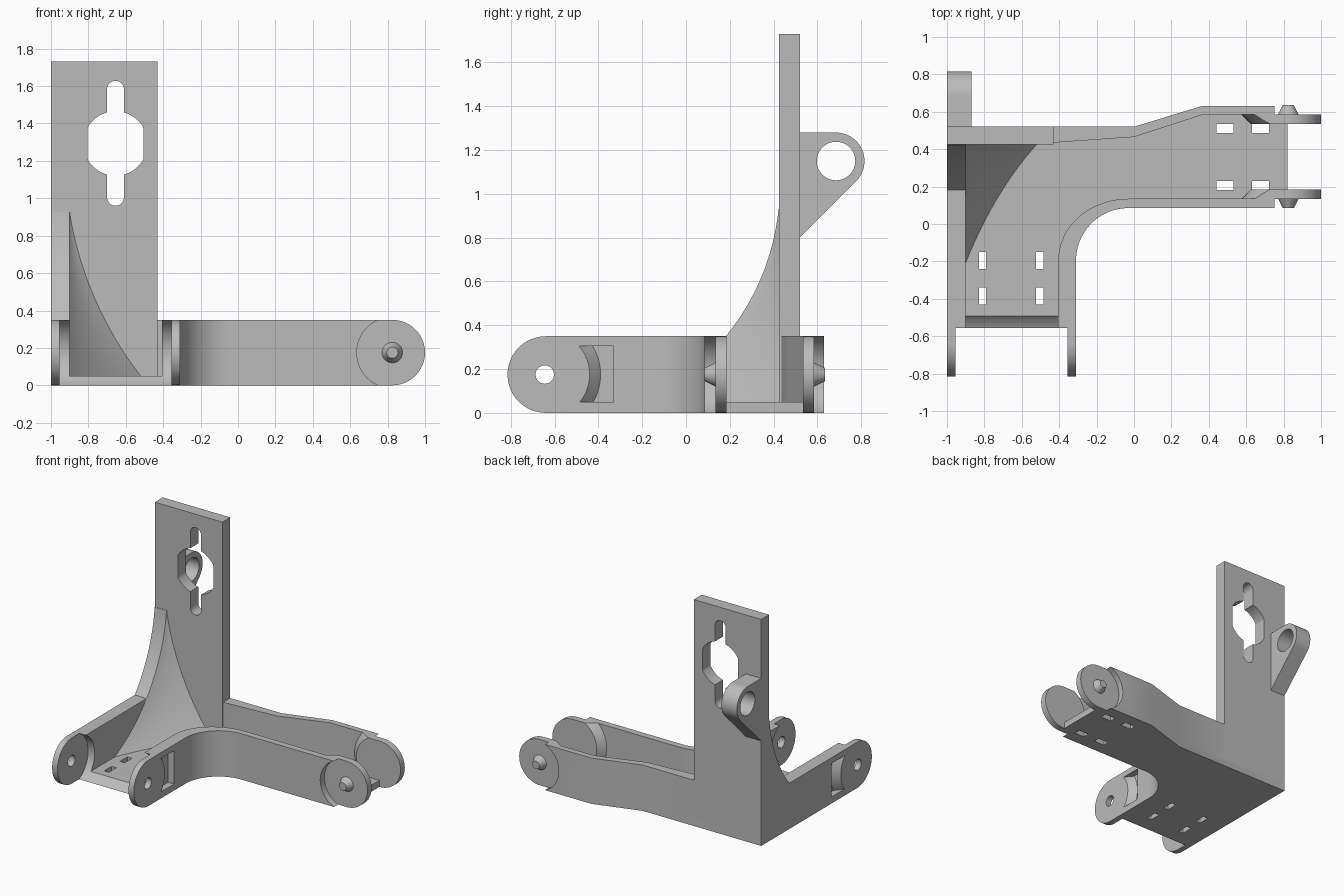
import bpy
import bmesh
from math import sin, cos, radians, sqrt

cube = bpy.data.objects.get("Cube")
if cube:
    bpy.data.objects.remove(cube, do_unlink=True)

grey = bpy.data.materials.new("plain grey")
grey.use_nodes = True
grey.diffuse_color = (0.5, 0.5, 0.5, 1)
grey.node_tree.nodes["Principled BSDF"].inputs["Base Color"].default_value = (0.5, 0.5, 0.5, 1)


def place(axis, p, d):
    """Put a 2D profile point at depth d along an axis."""
    u, v = p
    return {"x": (d, u, v), "y": (u, d, v), "z": (u, v, d)}[axis]


def loft(name, rings):
    """Closed solid through rings of equal point count."""
    bm = bmesh.new()
    rows = [[bm.verts.new(p) for p in ring] for ring in rings]
    n = len(rows[0])
    for a, b in zip(rows, rows[1:]):
        for i in range(n):
            j = (i + 1) % n
            bm.faces.new((a[i], a[j], b[j], b[i]))
    bm.faces.new(rows[0])
    bm.faces.new(rows[-1])
    bmesh.ops.recalc_face_normals(bm, faces=bm.faces)
    mesh = bpy.data.meshes.new(name)
    bm.to_mesh(mesh)
    bm.free()
    mesh.materials.append(grey)
    obj = bpy.data.objects.new(name, mesh)
    bpy.context.collection.objects.link(obj)
    return obj


def prism(name, axis, pts, lo, hi):
    return loft(name, [[place(axis, p, d) for p in pts] for d in (lo, hi)])


def arc(cu, cv, ru, a0, a1, rv=None, n=24):
    rv = rv or ru
    angles = [radians(a0 + (a1 - a0) * i / n) for i in range(n + 1)]
    return [(cu + ru * cos(a), cv + rv * sin(a)) for a in angles]


def circle(cu, cv, r):
    return arc(cu, cv, r, 0, 360, n=48)[:-1]


def rect(u0, u1, v0, v1):
    return [(u0, v0), (u1, v0), (u1, v1), (u0, v1)]


def frustum(name, axis, cu, cv, lo, r_lo, hi, r_hi):
    return loft(name, [[place(axis, p, d) for p in circle(cu, cv, r)]
                       for d, r in ((lo, r_lo), (hi, r_hi))])


def combine(obj, cutters, operation="DIFFERENCE"):
    bpy.context.view_layer.objects.active = obj
    for c in cutters:
        c.hide_render = True
        mod = obj.modifiers.new("cut", "BOOLEAN")
        mod.operation, mod.solver, mod.object = operation, "EXACT", c
        bpy.ops.object.modifier_apply(modifier=mod.name)
        bpy.data.objects.remove(c, do_unlink=True)
    return obj


MID = 0.175       # axle height
PIN_X = 0.825     # axle of the side arm
HOLE_Y = -0.64    # axle of the front arm
TOP = 0.35


def side_clearance():
    return [prism("clearance", "y", circle(PIN_X, MID, 0.19), lo, hi)
            for lo, hi in ((0, 0.135), (0.585, 0.7))]


def front_clearance():
    return [prism("clearance", "x", circle(HOLE_Y, MID, 0.195), -0.955, -0.355)]


def recess(outer, inward):
    """Pocket with a conical end, sunk into a front arm wall."""
    rings = []
    for depth, r in ((-0.01, 0.19), (0.05, 0.25)):
        zs = [0.05 + 0.255 * i / 16 for i in range(17)]
        pts = [(HOLE_Y + sqrt(r * r - (z - MID) ** 2), z) for z in zs]
        pts += [(-0.33, 0.305), (-0.33, 0.05)]
        rings.append([place("x", p, outer + inward * depth) for p in pts])
    return loft("recess", rings)


# Floor plate with slots
outer_curve = arc(-0.03, -0.195, 0.28, 180, 90)
inner_curve = arc(-0.03, -0.195, 0.375, 180, 90, rv=0.33)
floor = prism("floor_plate", "z",
              [(-1, -0.56), (-0.31, -0.56)] + outer_curve +
              [(0.75, 0.085), (0.75, 0.135), (0.82, 0.135), (0.82, 0.585),
               (0.75, 0.585), (0.75, 0.63), (0.36, 0.63), (0, 0.52), (-1, 0.52)], 0, 0.05)
slots = [rect(x, x + 0.09, y, y + 0.048) for x in (0.442, 0.632) for y in (0.183, 0.487)]
slots += [rect(x, x + 0.04, y, y + 0.09) for x in (-0.83, -0.525) for y in (-0.24, -0.43)]
combine(floor, side_clearance() + front_clearance() +
        [prism("slot", "z", s, -0.1, 0.1) for s in slots])

# Walls of both arms
left_wall = prism("outer_wall", "z", rect(-1, -0.9, -0.56, 0.5), 0, TOP)
combine(left_wall, front_clearance() + [recess(-1, 1)])

curved_wall = prism("curved_wall", "z",
                    [(-0.31, -0.56)] + outer_curve + [(0.76, 0.085), (0.76, 0.135)] +
                    inner_curve[::-1] + [(-0.405, -0.56)], 0, TOP)
combine(curved_wall, front_clearance() + side_clearance() + [recess(-0.31, -1)])

back_wall = prism("back_wall", "z",
                  [(-0.5, 0.52), (0, 0.52), (0.36, 0.63), (0.76, 0.63), (0.76, 0.585),
                   (0.37, 0.585), (0, 0.465), (-0.43, 0.435), (-0.5, 0.435)], 0, TOP)
combine(back_wall, side_clearance())

# Front arm ears with holes
for name, x in (("front_ear_outer", -1), ("front_ear_inner", -0.355)):
    ear = prism(name, "x", [(-0.55, 0), (-0.55, TOP)] + arc(HOLE_Y, MID, MID, 90, 270), x, x + 0.045)
    combine(ear, [prism("hole", "x", circle(HOLE_Y - 0.005, MID, 0.042), x - 0.1, x + 0.1)])

# Side arm ears, blended by a cone, with tapered pins
for name, wall, inward in (("side_ear_front", 0.135, 1), ("side_ear_back", 0.585, -1)):
    inner = wall + inward * 0.05
    ear = prism(name, "y", [(0.5, TOP), (0.5, 0)] + arc(PIN_X, MID, MID, -90, 90), wall, inner)
    combine(ear, [frustum("cone", "y", PIN_X, MID, wall - inward * 0.01, 0.26,
                          inner + inward * 0.01, 0.19)], "INTERSECT")
    frustum(name + "_pin", "y", PIN_X, MID, wall + inward * 0.01, 0.06, wall - inward * 0.05, 0.03)

# Upright plate with keyhole
upright = prism("upright_plate", "y", rect(-1, -0.43, 0, 1.73), 0.425, 0.52)
KX = -0.655
disc = [(min(max(u, KX - 0.15), KX + 0.15), v) for u, v in arc(KX, 1.293, 0.172, 7, 367, n=60)[:-1]]
slot = arc(KX, 1.583, 0.045, 0, 180) + arc(KX, 1.005, 0.045, 180, 360)
combine(upright, [prism("keyhole", "y", p, 0.3, 0.7) for p in (disc, slot)])

# Eyelet bracket behind the upright
bracket = prism("eyelet_bracket", "x",
                [(0.5, 0.782), (0.5, 1.28)] + arc(0.685, 1.15, 0.13, 90, -45), -1, -0.87)
combine(bracket, [prism("eyelet", "x", circle(0.685, 1.15, 0.088), -1.2, -0.7)])


# Curved brace: rib over the wall and a concave gusset in the corner
def rib_y(z):
    return -0.662 + sqrt(1.09 ** 2 - (z - 1.04) ** 2)


def gusset_x(z):
    return 1.013 - sqrt(1.937 ** 2 - (z - 1.234) ** 2)


levels = [0.04 + 0.89 * i / 28 for i in range(29)]
prism("brace_rib", "x", [(rib_y(z), z) for z in levels] + [(0.45, 0.93), (0.45, 0.04)], -1, -0.9)

rings = []
for z in levels:
    x0, y0, x1, y1 = -0.9, rib_y(z), gusset_x(z), 0.426
    cx = (x0 + x1) / 2 + 0.2 * (x0 - x1) / 2
    cy = (y0 + y1) / 2 + 0.2 * (y1 - y0) / 2
    ring = []
    for i in range(13):
        t = i / 12
        a, b, c = (1 - t) ** 2, 2 * t * (1 - t), t * t
        ring.append((a * x0 + b * cx + c * x1, a * y0 + b * cy + c * y1, z))
    rings.append(ring + [(x1, 0.45, z), (-0.92, 0.45, z), (-0.92, y0, z)])
loft("brace_gusset", rings)

# Smooth curved faces, keep edges sharp
bpy.ops.object.select_all(action="DESELECT")
for obj in bpy.context.collection.objects:
    if obj.type == "MESH" and grey.name in obj.data.materials:
        obj.select_set(True)
        bpy.context.view_layer.objects.active = obj
bpy.ops.object.shade_smooth_by_angle(angle=radians(25))
